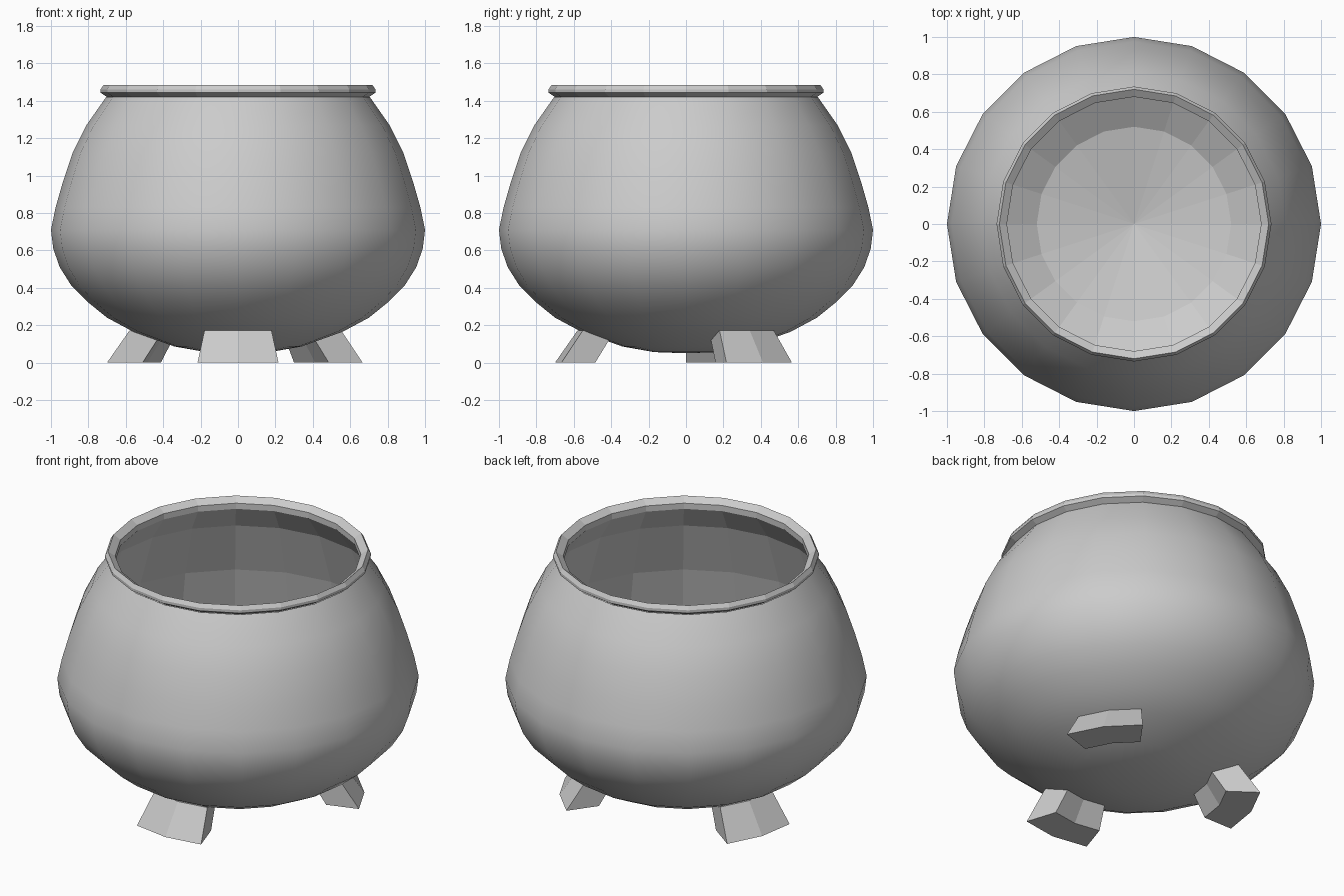
import bpy, math

if "Cube" in bpy.data.objects:
    bpy.data.objects.remove(bpy.data.objects["Cube"])

SIDES = 20


def add_object(name, verts, faces, smooth=False):
    mesh = bpy.data.meshes.new(name)
    mesh.from_pydata(verts, [], faces)
    mesh.polygons.foreach_set("use_smooth", [smooth] * len(mesh.polygons))
    mesh.update()
    obj = bpy.data.objects.new(name, mesh)
    bpy.context.collection.objects.link(obj)
    return obj


def polar(r, z, degrees):
    a = math.radians(degrees)
    return (r * math.cos(a), r * math.sin(a), z)


def lathe(name, profile, smooth=False):
    """Spin (radius, z) points; faces point outward when the profile runs upward."""
    verts, rings, faces = [], [], []
    for r, z in profile:
        start = len(verts)
        if r == 0:
            verts.append((0, 0, z))
            rings.append([start] * SIDES)
        else:
            verts += [polar(r, z, 360 * i / SIDES) for i in range(SIDES)]
            rings.append(list(range(start, start + SIDES)))
    for lo, hi in zip(rings, rings[1:]):
        for i in range(SIDES):
            j = (i + 1) % SIDES
            quad = [lo[i], lo[j], hi[j], hi[i]]
            faces.append(list(dict.fromkeys(quad)))
    return add_object(name, verts, faces, smooth)


# Rounded outer wall, smooth shaded
lathe("pot_body", [
    (0, 0.05), (0.17, 0.056), (0.34, 0.086), (0.56, 0.165), (0.70, 0.24),
    (0.805, 0.325), (0.89, 0.41), (0.953, 0.51), (0.988, 0.61), (1.0, 0.71),
    (0.975, 0.83), (0.935, 0.97), (0.885, 1.12), (0.81, 1.27), (0.705, 1.42)], True)

# Faceted rim
lathe("rim", [(0.70, 1.42), (0.735, 1.443), (0.735, 1.46), (0.72, 1.483),
              (0.68, 1.455)])

# Faceted inner wall and floor, following the outer wall
lathe("pot_interior", [
    (0.68, 1.455), (0.68, 1.42), (0.785, 1.27), (0.895, 0.95), (0.95, 0.70),
    (0.905, 0.51), (0.77, 0.355), (0.52, 0.205), (0, 0.10)])


# Splayed feet, each two facets of the pot wide
def foot(name, centre):
    section = [(0.51, 0), (0.70, 0), (0.58, 0.172), (0.42, 0.14)]
    verts = [polar(r, z, centre + d) for d in (-18, 0, 18) for r, z in section]
    faces = [(0, 1, 2, 3), (11, 10, 9, 8)]
    for s in (0, 4):
        for i in range(4):
            j = (i + 1) % 4
            faces.append((s + i, s + 4 + i, s + 4 + j, s + j))
    add_object(name, verts, faces)


for name, centre in (("front_foot", -90), ("right_foot", 36), ("left_foot", 162)):
    foot(name, centre)
